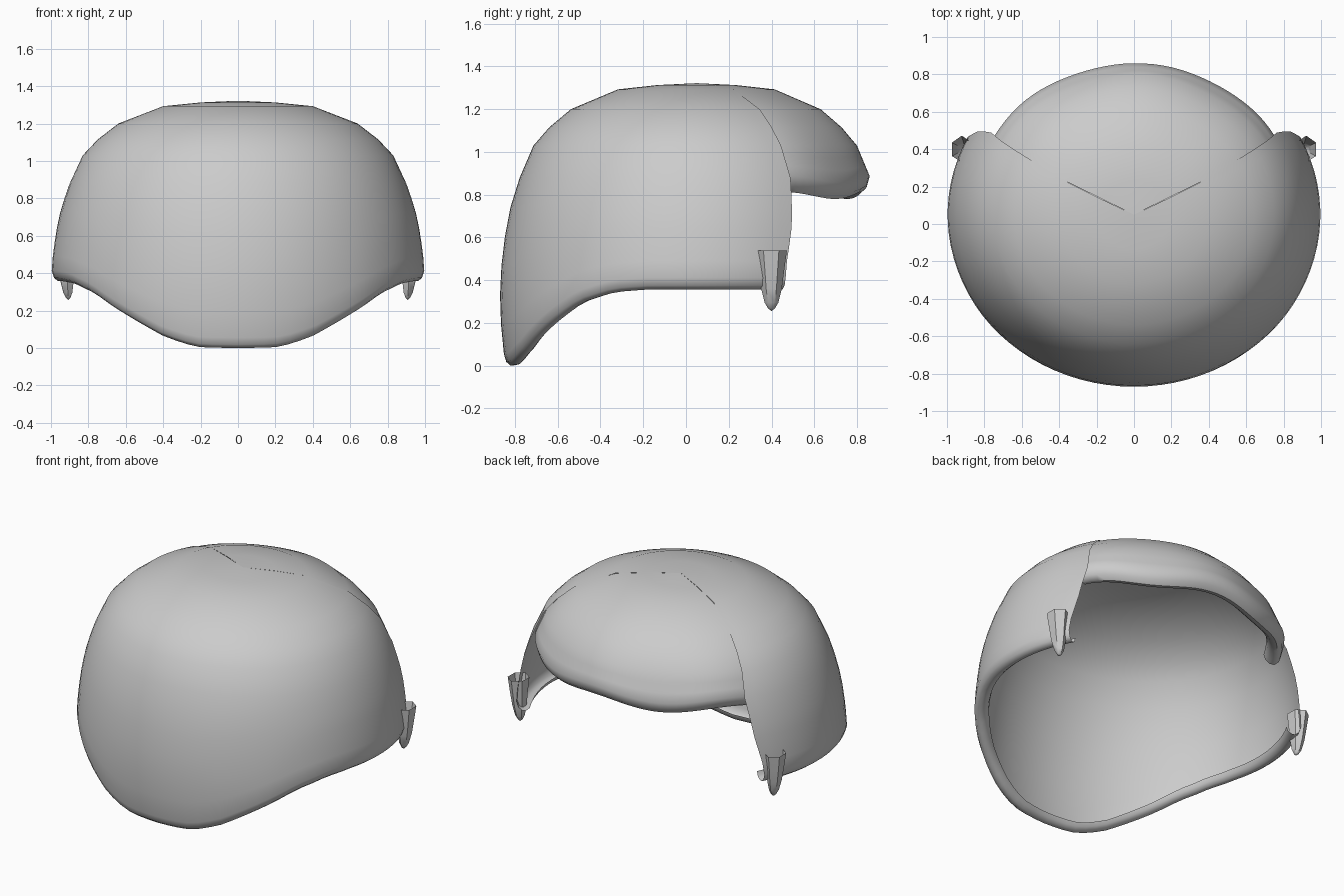
import bpy, bmesh, math

if "Cube" in bpy.data.objects:
    bpy.data.objects.remove(bpy.data.objects["Cube"])

# dome profile: (radius scale, height), crown to hem
PROFILE = [(0.0, 1.322), (0.2, 1.313), (0.4, 1.293), (0.64, 1.2), (0.75, 1.115), (0.83, 1.03),
           (0.9, 0.88), (0.945, 0.75), (0.973, 0.62), (0.992, 0.48), (1.0, 0.36),
           (1.0, 0.25), (0.985, 0.08), (0.97, 0.0)]
# hem height against angle from the -y side
HEM = [(0, 0.0), (12, 0.003), (18, 0.025), (25, 0.065), (37, 0.165), (53, 0.295), (65, 0.345), (76, 0.357), (180, 0.357)]
# front edge angle of the side panels against height
EDGE = [(0.0, 117), (0.45, 117), (0.65, 120), (0.88, 122), (1.05, 121), (1.2, 120), (1.33, 117)]
# inward curl of the hem: (inward, up)
LIP = [(0.012, 0.018), (0.035, 0.0), (0.06, 0.003), (0.08, 0.02), (0.088, 0.045)]


def interp(table, x):
    for (a, fa), (b, fb) in zip(table, table[1:]):
        if x <= b:
            return fa + (fb - fa) * max(0, x - a) / (b - a)
    return table[-1][1]


RADIUS = [(z, s) for s, z in reversed(PROFILE)]


def point(phi, s, z):
    a = math.radians(phi)
    return (s * math.sin(a), 0.05 - 0.92 * s * math.cos(a), z)


def make(name, verts, faces, angle=50):
    me = bpy.data.meshes.new(name)
    me.from_pydata(verts, [], faces)
    bm = bmesh.new()
    bm.from_mesh(me)
    bmesh.ops.remove_doubles(bm, verts=bm.verts, dist=1e-5)
    bmesh.ops.recalc_face_normals(bm, faces=bm.faces)
    bm.to_mesh(me)
    bm.free()
    ob = bpy.data.objects.new(name, me)
    bpy.context.collection.objects.link(ob)
    bpy.context.view_layer.objects.active = ob
    ob.select_set(True)
    bpy.ops.object.shade_smooth_by_angle(angle=math.radians(angle))
    ob.select_set(False)
    return ob


def sheet(name, columns):
    n = len(columns[0])
    verts = [v for col in columns for v in col]
    faces = [(i * n + j, i * n + j + 1, (i + 1) * n + j + 1, (i + 1) * n + j)
             for i in range(len(columns) - 1) for j in range(n - 1)]
    return make(name, verts, faces)


# upper rows are shared, lower rows stretch down to the hem
UPPER = [z for s, z in PROFILE[:7]]


def shell_column(t):
    hem = interp(HEM, abs(t) * 118)
    low = hem + 0.055
    heights = UPPER + [0.88 + (low - 0.88) * k / 6 for k in range(1, 7)]
    col = [point(t * interp(EDGE, z), interp(RADIUS, z), z) for z in heights]
    s = interp(RADIUS, low)
    edge = interp(EDGE, low)
    return col + [point(t * edge, s - d, hem + u) for d, u in LIP]


sheet("hair_shell", [shell_column(-1 + i / 28) for i in range(57)])


# fringe over the +y opening, with soft strands and a wavy hem
def fringe_column(phi):
    a = math.radians(phi - 180)
    hem = 0.797 + 0.017 * math.cos(6.5 * a + 0.5)
    low = hem + 0.075
    heights = UPPER[:-1] + [1.03 + (low - 1.03) * k / 3 for k in range(1, 4)]
    col = []
    for z in heights:
        s = interp(RADIUS, z)
        f = 1 - 0.03 * s + 0.012 * s * s * math.cos(7 * a + 0.6)
        col.append(point(phi, s * f, z))
    r = interp(RADIUS, low) * f
    return col + [point(phi, r - 1.25 * d, hem + u * 1.4) for d, u in LIP]


sheet("fringe", [fringe_column(118 + i * 124 / 36) for i in range(37)])

# pointed sideburn tufts
RINGS = [(0.538, 0.072, 0.92), (0.45, 0.06, 0.918), (0.36, 0.048, 0.914), (0.295, 0.032, 0.91), (0.268, 0.016, 0.908), (0.256, 0.0, 0.907)]
for side, label in ((-1, "left"), (1, "right")):
    cols = []
    for k in range(7):
        a = math.tau * k / 6 + 0.5
        cols.append([(side * (cx + 0.85 * r * math.cos(a)), 0.4 + r * math.sin(a), z) for z, r, cx in RINGS])
    sheet("sideburn_" + label, cols)
